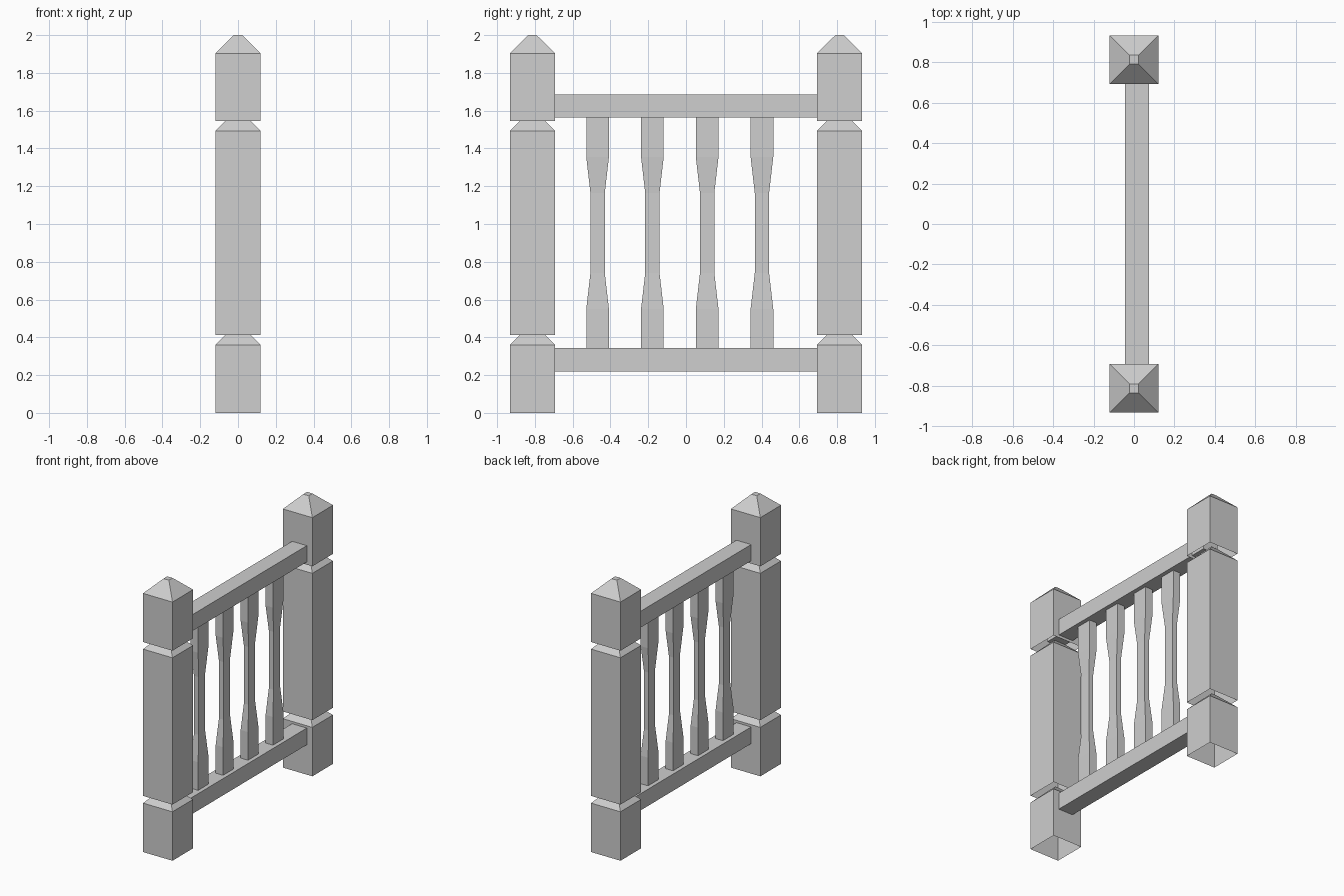
import bpy
import bmesh

if "Cube" in bpy.data.objects:
    bpy.data.objects.remove(bpy.data.objects["Cube"], do_unlink=True)

grey = bpy.data.materials.new("plain_grey")
grey.diffuse_color = (0.62, 0.62, 0.62, 1)
grey.use_nodes = True
grey.node_tree.nodes["Principled BSDF"].inputs["Base Color"].default_value = grey.diffuse_color


def square_stack(name, centre, rings, open_bottom=False):
    """Loft rectangular rings given as (half_x, half_y, z)."""
    bm = bmesh.new()
    loops = []
    for hx, hy, z in rings:
        corners = [(-hx, -hy), (hx, -hy), (hx, hy), (-hx, hy)]
        loops.append([bm.verts.new((x, y, z)) for x, y in corners])
    for low, high in zip(loops, loops[1:]):
        for i in range(4):
            j = (i + 1) % 4
            bm.faces.new((low[i], low[j], high[j], high[i]))
    bm.faces.new(loops[-1])
    if not open_bottom:
        bm.faces.new(loops[0][::-1])
    mesh = bpy.data.meshes.new(name)
    bm.to_mesh(mesh)
    bm.free()
    mesh.materials.append(grey)
    obj = bpy.data.objects.new(name, mesh)
    obj.location = (centre[0], centre[1], 0)
    bpy.context.collection.objects.link(obj)


POST_HALF, POST_Y, RAIL_X = 0.12, 0.813, 0.015

# Posts: three hollow blocks, each with a pyramid cap tucked into the next one
blocks = {"base": (0, 0.36), "shaft": (0.413, 1.493), "head": (1.545, 1.903)}
for side, y in (("front", -POST_Y), ("back", POST_Y)):
    for part, (bottom, shoulder) in blocks.items():
        square_stack(f"{side}_post_{part}", (0, y), [
            (POST_HALF, POST_HALF, bottom),
            (POST_HALF, POST_HALF, shoulder),
            (0.022, 0.022, shoulder + 0.097)], open_bottom=True)

# Rails
for name, bottom, top in (("bottom_rail", 0.22, 0.343), ("top_rail", 1.565, 1.685)):
    square_stack(name, (RAIL_X, 0), [(0.06, POST_Y, bottom), (0.06, POST_Y, top)])

# Balusters with a slim waist
WIDE, SLIM = (0.03, 0.06), (0.019, 0.038)
for i in range(4):
    square_stack(f"baluster_{i + 1}", (RAIL_X, -0.468 + 0.29 * i), [
        (*WIDE, 0.34), (*WIDE, 0.55), (*SLIM, 0.74),
        (*SLIM, 1.165), (*WIDE, 1.355), (*WIDE, 1.57)])
